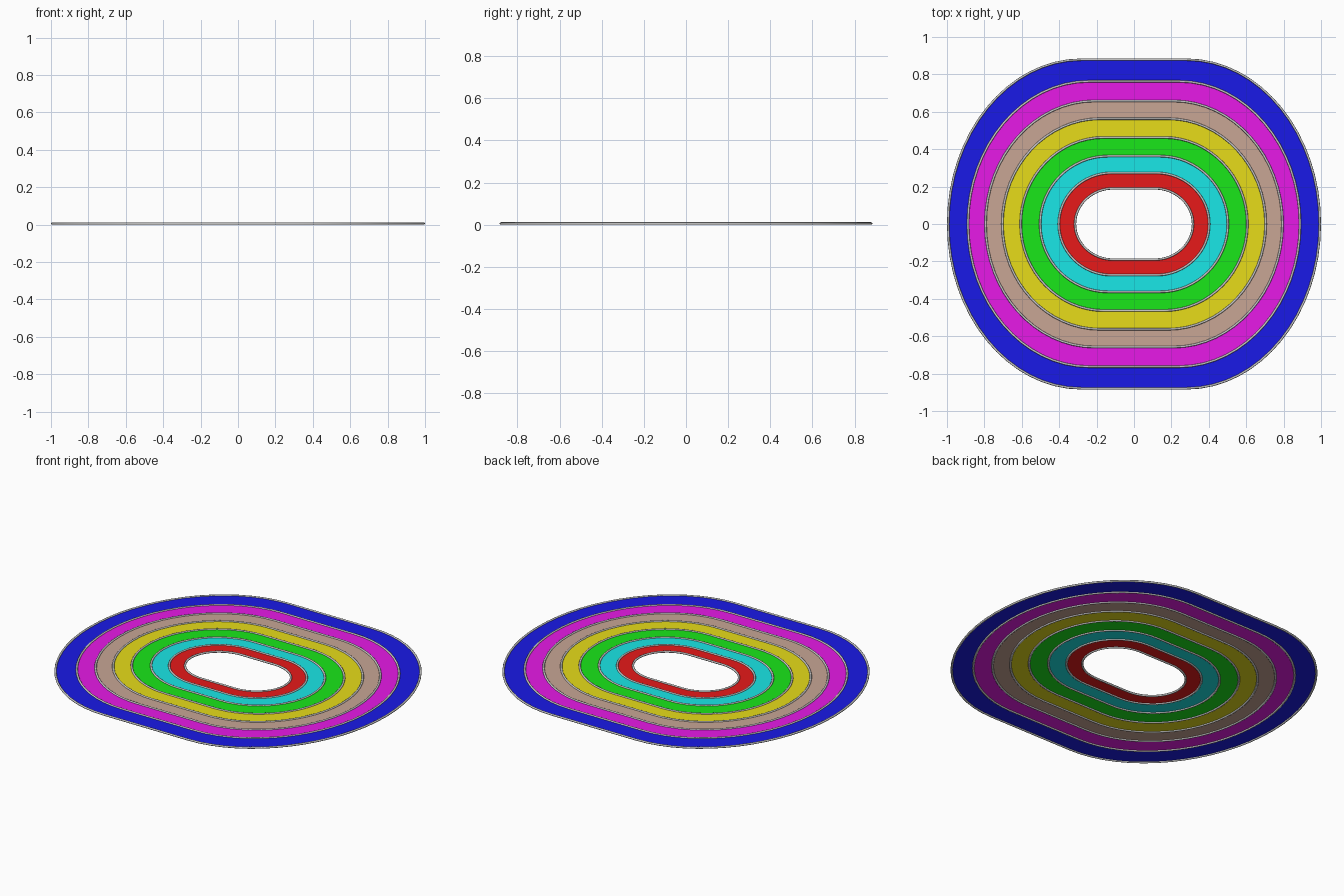
import bpy, bmesh, math
from mathutils import Vector

if "Cube" in bpy.data.objects:
    bpy.data.objects.remove(bpy.data.objects["Cube"])

R = 0.006          # marking line radius; lanes lie at mid height
N = 16             # segments per quarter curve

# half-length, half-width and half-straight of each marking line, inner to outer
LOOPS = [(0.315, 0.19, 0.11), (0.402, 0.273, 0.12), (0.502, 0.363, 0.14),
         (0.606, 0.463, 0.16), (0.704, 0.563, 0.18), (0.794, 0.658, 0.21),
         (0.888, 0.763, 0.24), (0.994, 0.879, 0.28)]
LANES = [("red", (0.8, 0.01, 0.01)), ("cyan", (0.01, 0.8, 0.8)),
         ("green", (0.01, 0.8, 0.01)), ("yellow", (0.8, 0.72, 0.01)),
         ("brown", (0.58, 0.38, 0.3)), ("magenta", (0.8, 0.01, 0.8)),
         ("blue", (0.01, 0.01, 0.8))]


def oval(a, b, s):
    """Closed oval: straight long sides joined by soft end curves."""
    k = 0.55
    p = [(a, 0), (a, b * k), (s + (a - s) * k, b), (s, b)]
    q = []
    for i in range(N + 1):
        t = i / N
        w = ((1 - t) ** 3, 3 * t * (1 - t) ** 2, 3 * t * t * (1 - t), t ** 3)
        q.append(tuple(sum(wi * pt[c] for wi, pt in zip(w, p)) for c in (0, 1)))
    half = q + [(-x, y) for x, y in reversed(q)]
    return half + [(-x, -y) for x, y in half[1:-1]]


def add_mesh(name, rings, closed, color=None, smooth=False):
    """Bridge consecutive rings of points into a mesh."""
    bm = bmesh.new()
    vs = [[bm.verts.new(p) for p in r] for r in rings]
    if closed:
        vs.append(vs[0])
    n = len(vs[0])
    for r0, r1 in zip(vs, vs[1:]):
        for i in range(n):
            j = (i + 1) % n
            f = bm.faces.new((r0[i], r1[i], r1[j], r0[j]))
            f.smooth = smooth
    if closed:
        bmesh.ops.recalc_face_normals(bm, faces=bm.faces)
    me = bpy.data.meshes.new(name)
    bm.to_mesh(me)
    bm.free()
    ob = bpy.data.objects.new(name, me)
    bpy.context.collection.objects.link(ob)
    if color:
        mat = bpy.data.materials.new(name)
        mat.diffuse_color = (*color, 1)
        mat.use_nodes = True
        mat.node_tree.nodes["Principled BSDF"].inputs["Base Color"].default_value = mat.diffuse_color
        me.materials.append(mat)


def offset(pts, d):
    out = []
    for i, p in enumerate(pts):
        t = Vector(pts[(i + 1) % len(pts)]) - Vector(pts[i - 1])
        n = Vector((t.y, -t.x)).normalized()
        out.append((p[0] + n.x * d, p[1] + n.y * d))
    return out


paths = [oval(*l) for l in LOOPS]

# coloured lanes
for i, (name, col) in enumerate(LANES):
    add_mesh(name + "_lane", [[(x, y, R) for x, y in paths[i + k]] for k in (0, 1)],
             False, col)

# round grey marking lines
for i, path in enumerate(paths):
    rings = []
    for k in range(8):
        a = math.tau * k / 8
        rings.append([(x, y, R + R * math.sin(a)) for x, y in offset(path, R * math.cos(a))])
    add_mesh(f"marking_line_{i + 1}", rings, True, smooth=True)
